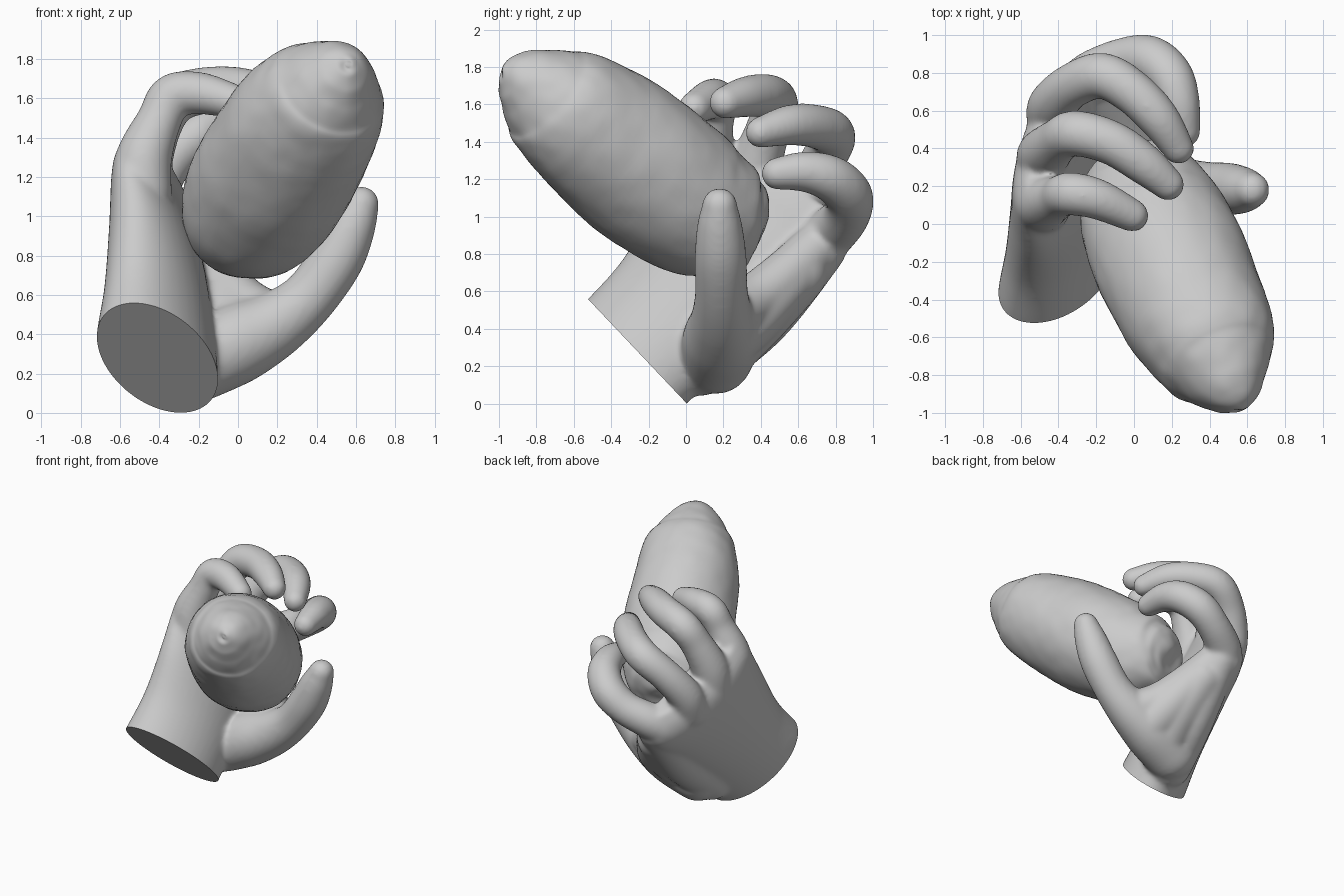
import bpy, bmesh, math
from mathutils import Vector, noise


def spline(pts, n):
    """Catmull-Rom through equal-length number tuples."""
    out = []
    for i in range(len(pts) - 1):
        p0, p1, p2, p3 = (pts[max(i - 1, 0)], pts[i], pts[i + 1], pts[min(i + 2, len(pts) - 1)])
        for k in range(n):
            t = k / n
            out.append([0.5 * (2 * b + (c - a) * t + (2 * a - 5 * b + 4 * c - d) * t * t
                               + (3 * b - a - 3 * c + d) * t ** 3)
                        for a, b, c, d in zip(p0, p1, p2, p3)])
    out.append(list(pts[-1]))
    return out


def loft(bm, rings, seg):
    """Skin rings given as (centre, u, v) and close both ends."""
    loops = []
    for c, u, v in rings:
        loops.append([bm.verts.new(c + u * math.cos(2 * math.pi * k / seg)
                                   + v * math.sin(2 * math.pi * k / seg)) for k in range(seg)])
    for a, b in zip(loops, loops[1:]):
        for k in range(seg):
            bm.faces.new((a[k], a[(k + 1) % seg], b[(k + 1) % seg], b[k]))
    bm.faces.new(loops[0][::-1])
    bm.faces.new(loops[-1])


def tube(bm, pts, n=6, seg=24, side=Vector((0.3, 0.2, 1)), caps=True):
    """Round tube along (x, y, z, radius) points with domed ends."""
    path = spline(pts, n)
    c = [Vector(p[:3]) for p in path]
    r = [p[3] for p in path]
    tan = [(c[min(i + 1, len(c) - 1)] - c[max(i - 1, 0)]).normalized() for i in range(len(c))]
    items = list(zip(c, r, tan))
    if caps:
        arc = [math.radians(a) for a in (85, 68, 50, 32, 16)]
        items = ([(c[0] - tan[0] * r[0] * math.sin(a), r[0] * math.cos(a), tan[0]) for a in arc]
                 + items
                 + [(c[-1] + tan[-1] * r[-1] * math.sin(a), r[-1] * math.cos(a), tan[-1])
                    for a in reversed(arc)])
    rings, u = [], side
    for p, rad, t in items:
        u = (u - t * u.dot(t)).normalized()
        rings.append((p, u * rad, t.cross(u) * rad))
    loft(bm, rings, seg)


def finish(bm, name):
    bmesh.ops.recalc_face_normals(bm, faces=bm.faces)
    me = bpy.data.meshes.new(name)
    bm.to_mesh(me)
    bm.free()
    ob = bpy.data.objects.new(name, me)
    bpy.context.collection.objects.link(ob)
    return ob


def smooth(ob, deg):
    bpy.ops.object.select_all(action='DESELECT')
    ob.select_set(True)
    bpy.context.view_layer.objects.active = ob
    bpy.ops.object.shade_smooth_by_angle(angle=math.radians(deg))


# held root vegetable: blunt back end, tapering tip with a collar
bm = bmesh.new()
tube(bm, [(-0.032, 0.395, 0.945, 0.02), (-0.028, 0.385, 0.95, 0.14), (-0.018, 0.35, 0.96, 0.225),
          (0.01, 0.26, 0.98, 0.305),
          (0.08, 0.064, 1.05, 0.378), (0.17, -0.14, 1.19, 0.405), (0.28, -0.383, 1.38, 0.398),
          (0.385, -0.585, 1.533, 0.365), (0.443, -0.711, 1.618, 0.318),
          (0.475, -0.775, 1.665, 0.268), (0.515, -0.86, 1.72, 0.20),
          (0.545, -0.93, 1.755, 0.13), (0.56, -0.972, 1.77, 0.06), (0.562, -0.982, 1.772, 0.01)],
     n=7, seg=72, caps=False)
bm.normal_update()
for v in bm.verts:
    v.co += v.normal * (0.010 * noise.noise(v.co * 3) + 0.004 * noise.noise(v.co * 11))
smooth(finish(bm, "held_vegetable"), 60)

# hand: overlapping lofts fused by a voxel remesh
bm = bmesh.new()

# palm and wrist: ellipses as centre, u (across the hand), v (thickness)
wrist = Vector((-0.41, -0.26, 0.28))
cut_normal = Vector((0, -0.726, -0.687))
palm = [(-0.41, -0.36, 0.18, 0.12, 0.265, -0.28, 0.285, 0, 0),
        (-0.41, -0.26, 0.28, 0.12, 0.265, -0.28, 0.285, 0, 0),
        (-0.40, -0.05, 0.50, 0.12, 0.29, -0.27, 0.255, 0, 0),
        (-0.41, 0.20, 0.80, 0.13, 0.36, -0.27, 0.21, -0.03, 0.02),
        (-0.43, 0.40, 1.01, 0.14, 0.41, -0.27, 0.165, -0.03, 0.02),
        (-0.43, 0.46, 1.12, 0.14, 0.40, -0.25, 0.14, -0.03, 0.02),
        (-0.41, 0.50, 1.21, 0.13, 0.35, -0.22, 0.09, -0.03, 0.02)]
loft(bm, [(Vector(p[:3]), Vector(p[3:6]), Vector(p[6:])) for p in spline(palm, 6)], 40)

# index side of the palm and the web toward the thumb
tube(bm, [(-0.28, 0.08, 0.21, 0.17), (-0.24, 0.40, 0.47, 0.17), (-0.24, 0.72, 0.83, 0.14)])
tube(bm, [(-0.12, 0.18, 0.28, 0.175), (-0.11, 0.36, 0.46, 0.18), (-0.17, 0.60, 0.70, 0.16)])
tube(bm, [(0.04, 0.22, 0.38, 0.185), (-0.02, 0.36, 0.49, 0.175), (-0.13, 0.56, 0.68, 0.15)])
tube(bm, [(0.18, 0.23, 0.47, 0.14), (0.03, 0.36, 0.55, 0.14), (-0.10, 0.53, 0.68, 0.14),
          (-0.22, 0.70, 0.84, 0.13)])

# thumb with its base
tube(bm, [(-0.22, 0.16, 0.25, 0.20), (0.0, 0.19, 0.355, 0.205), (0.19, 0.195, 0.45, 0.172),
          (0.36, 0.19, 0.585, 0.143), (0.50, 0.185, 0.78, 0.14), (0.58, 0.18, 0.95, 0.122),
          (0.625, 0.18, 1.06, 0.095)])

# fingers, knuckle to tip
fingers = {
    "little": [(-0.48, 0.09, 1.12, 0.145), (-0.48, 0.11, 1.29, 0.145), (-0.40, 0.14, 1.49, 0.115),
               (-0.335, 0.16, 1.61, 0.115), (-0.19, 0.13, 1.625, 0.108), (-0.01, 0.045, 1.58, 0.088)],
    "ring": [(-0.48, 0.34, 1.08, 0.14), (-0.475, 0.37, 1.26, 0.14), (-0.40, 0.44, 1.47, 0.12),
             (-0.31, 0.48, 1.60, 0.122), (-0.12, 0.43, 1.645, 0.118), (0.05, 0.32, 1.64, 0.11),
             (0.18, 0.21, 1.61, 0.088)],
    "middle": [(-0.43, 0.56, 0.98, 0.14), (-0.43, 0.63, 1.13, 0.13), (-0.33, 0.73, 1.30, 0.12),
               (-0.17, 0.785, 1.43, 0.123), (-0.01, 0.70, 1.48, 0.118), (0.13, 0.56, 1.49, 0.11),
               (0.235, 0.40, 1.45, 0.085)],
    "index": [(-0.29, 0.72, 0.87, 0.14), (-0.21, 0.79, 0.93, 0.135), (-0.06, 0.86, 1.01, 0.125),
              (0.08, 0.87, 1.11, 0.13), (0.19, 0.78, 1.20, 0.125), (0.24, 0.64, 1.24, 0.11),
              (0.265, 0.49, 1.23, 0.088)],
}
for pts in fingers.values():
    tube(bm, pts)

hand = finish(bm, "hand")
rem = hand.modifiers.new("fuse", 'REMESH')
rem.mode = 'VOXEL'
rem.voxel_size = 0.015
sm = hand.modifiers.new("soften", 'SMOOTH')
sm.factor = 0.5
sm.iterations = 18
fused = bpy.data.meshes.new_from_object(hand.evaluated_get(bpy.context.evaluated_depsgraph_get()))
hand.modifiers.clear()

# flat cut through the wrist
bm = bmesh.new()
bm.from_mesh(fused)
cut = bmesh.ops.bisect_plane(bm, geom=bm.verts[:] + bm.edges[:] + bm.faces[:], plane_co=wrist,
                             plane_no=cut_normal, clear_outer=True)
edges = [g for g in cut["geom_cut"] if isinstance(g, bmesh.types.BMEdge)]
bmesh.ops.holes_fill(bm, edges=edges, sides=0)
bmesh.ops.recalc_face_normals(bm, faces=bm.faces)
bm.to_mesh(fused)
bm.free()
hand.data = fused
smooth(hand, 40)
